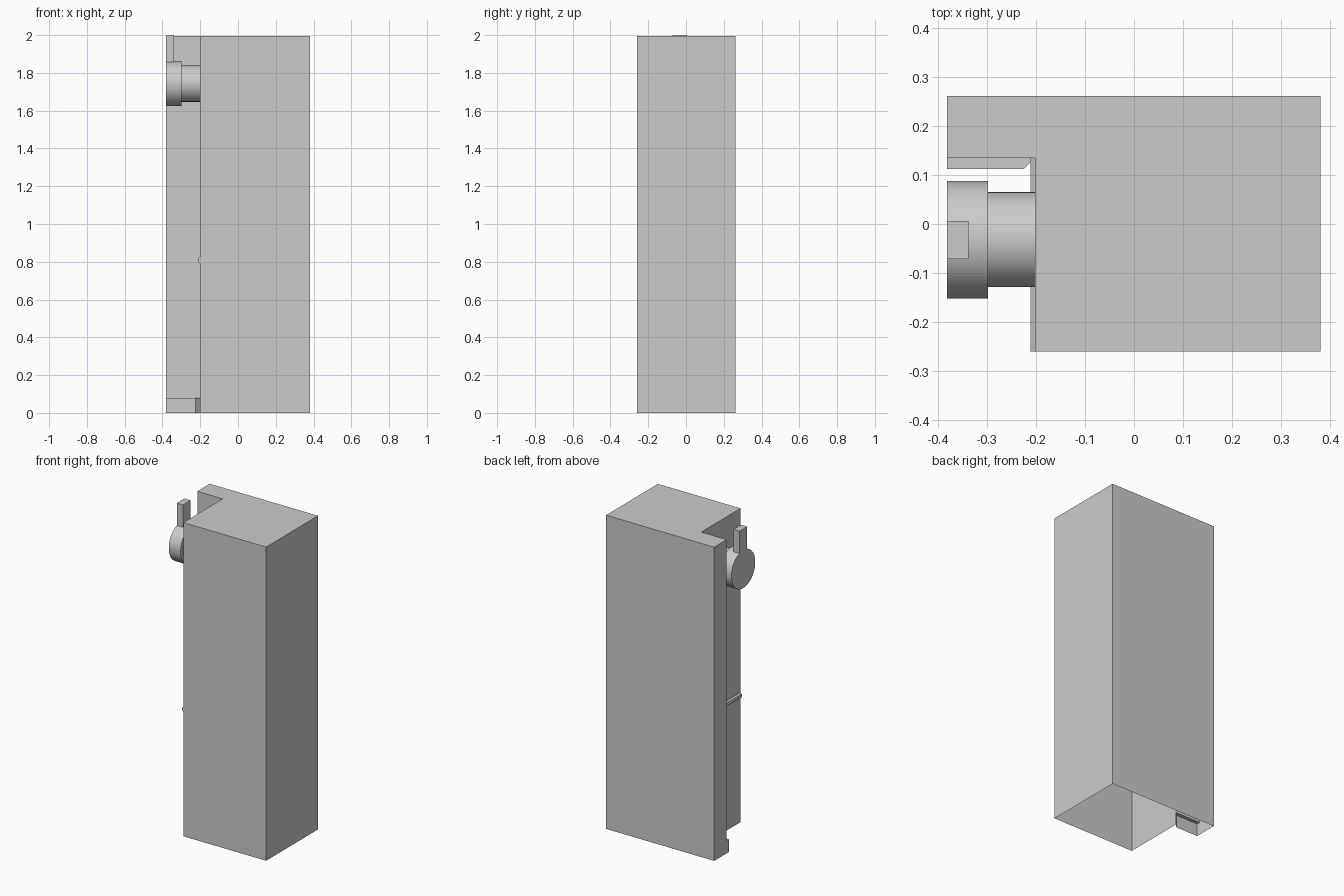
import bpy, bmesh, math
from mathutils import Matrix

if "Cube" in bpy.data.objects:
    bpy.data.objects.remove(bpy.data.objects["Cube"])


def finish(name, bm, smooth=False):
    bmesh.ops.remove_doubles(bm, verts=bm.verts, dist=1e-4)
    bmesh.ops.recalc_face_normals(bm, faces=bm.faces)
    me = bpy.data.meshes.new(name)
    bm.to_mesh(me)
    bm.free()
    ob = bpy.data.objects.new(name, me)
    bpy.context.collection.objects.link(ob)
    if smooth:
        bpy.ops.object.select_all(action='DESELECT')
        ob.select_set(True)
        bpy.context.view_layer.objects.active = ob
        bpy.ops.object.shade_smooth_by_angle(angle=math.radians(35))
    return ob


def ring_walls(bm, profile, z0, z1, cap_top=False):
    lo = [bm.verts.new((x, y, z0)) for x, y in profile]
    hi = [bm.verts.new((x, y, z1)) for x, y in profile]
    n = len(profile)
    for i in range(n):
        j = (i + 1) % n
        bm.faces.new((lo[i], lo[j], hi[j], hi[i]))
    if cap_top:
        bm.faces.new(hi)


# Body: L-shaped shell, open at the bottom, with a ledge on the flange foot
L, R, F, B = -0.381, 0.38, -0.26, 0.261
IX, IY, LY, LX = -0.202, 0.135, 0.112, -0.225
TOP, LEDGE = 1.996, 0.08
outer = [(L, B), (R, B), (R, F), (IX, F), (IX, IY)]
bm = bmesh.new()
ring_walls(bm, outer + [(LX, LY), (L, LY)], 0, LEDGE)
ring_walls(bm, outer + [(L, IY)], LEDGE, TOP, cap_top=True)
bm.faces.new([bm.verts.new((x, y, LEDGE))
              for x, y in [(IX, IY), (LX, LY), (L, LY), (L, IY)]])
finish("body_shell", bm)

# Thin rib across the recessed side wall
bm = bmesh.new()
rib = [(IX, 0.79), (-0.211, 0.798), (-0.211, 0.817), (IX, 0.825)]
ends = [[bm.verts.new((x, y, z)) for x, z in rib] for y in (F, IY)]
for i in range(4):
    j = (i + 1) % 4
    bm.faces.new((ends[0][i], ends[0][j], ends[1][j], ends[1][i]))
bm.faces.new(ends[0])
bm.faces.new(ends[1])
finish("side_rib", bm)


# Knob: stem and wider head, both lying along x
def cylinder_x(name, x0, x1, r):
    bm = bmesh.new()
    m = Matrix.Translation(((x0 + x1) / 2, -0.032, 1.744)) @ Matrix.Rotation(math.pi / 2, 4, 'Y')
    bmesh.ops.create_cone(bm, cap_ends=True, segments=64, radius1=r, radius2=r,
                          depth=x1 - x0, matrix=m)
    finish(name, bm, smooth=True)


cylinder_x("knob_stem", -0.30, IX, 0.097)
cylinder_x("knob_head", L, -0.298, 0.12)

# Upright tab on the knob head
bm = bmesh.new()
ring_walls(bm, [(L, -0.071), (-0.338, -0.071), (-0.338, 0.006), (L, 0.006)], 1.855, 2.0, cap_top=True)
finish("knob_tab", bm)
